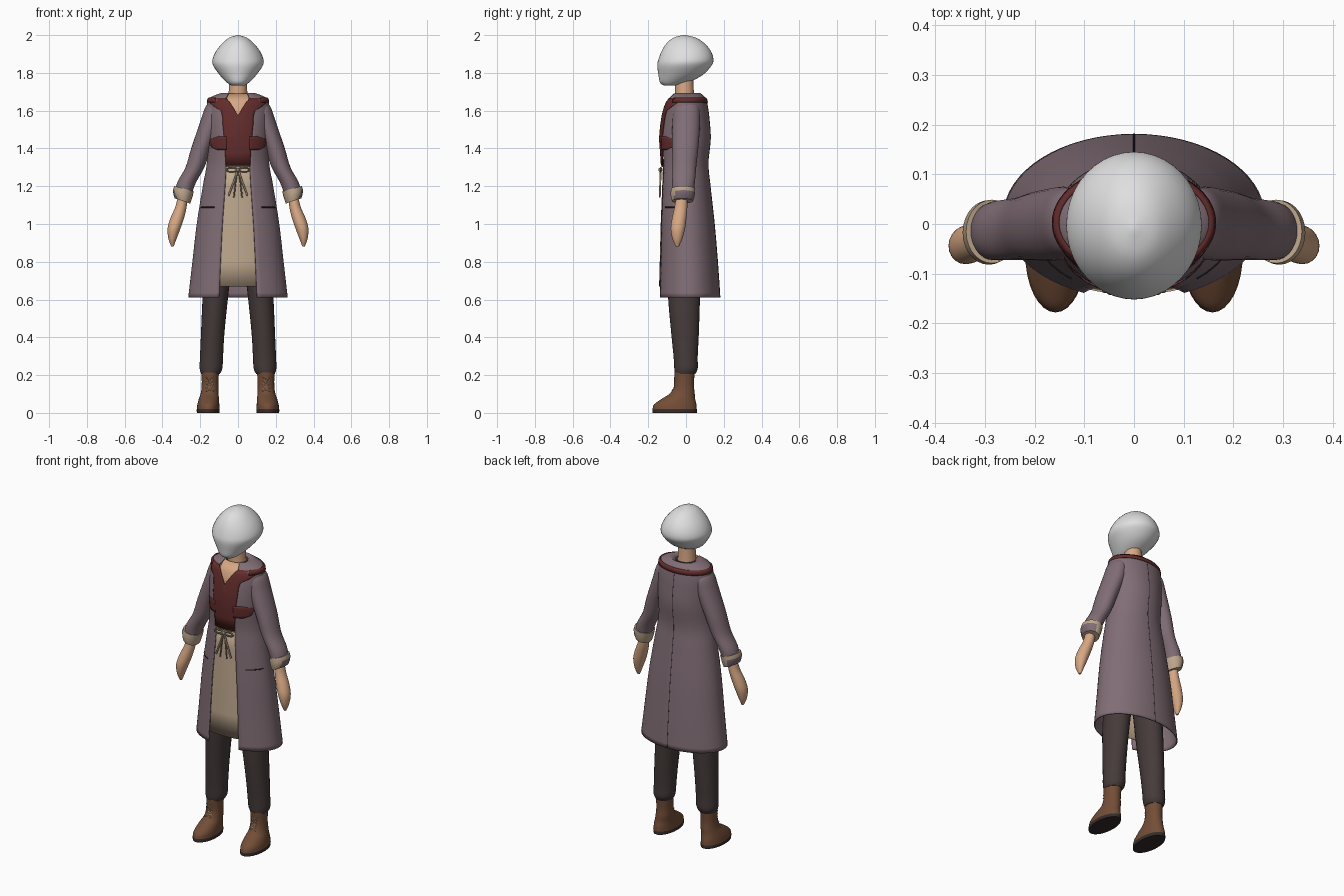
import bpy, bmesh
from math import sin, cos, asin, pi, sqrt, radians

cube = bpy.data.objects.get("Cube")
if cube:
    bpy.data.objects.remove(cube)


def material(name, rgb):
    m = bpy.data.materials.new(name)
    m.use_nodes = True
    m.diffuse_color = (*rgb, 1)
    bsdf = next(n for n in m.node_tree.nodes if n.type == 'BSDF_PRINCIPLED')
    bsdf.inputs["Base Color"].default_value = (*rgb, 1)
    bsdf.inputs["Roughness"].default_value = 0.8
    return m


HAIR = material("white hair", (.74, .74, .74))
SKIN = material("skin", (.68, .39, .23))
COAT = material("mauve cloth", (.22, .155, .18))
RED = material("dark red cloth", (.125, .025, .025))
TAN = material("tan linen", (.52, .39, .27))
CORD = material("dark tan cord", (.30, .22, .14))
TROUSER = material("charcoal cloth", (.06, .043, .042))
BOOT = material("brown leather", (.17, .075, .038))
SOLE = material("dark sole", (.035, .025, .022))
SEAM = material("seam", (.03, .022, .025))


def resample(rows, steps=4):
    """Smooth curve through the given rows."""
    pts = [rows[0]] + list(rows) + [rows[-1]]
    out = []
    for i in range(1, len(pts) - 2):
        a, b, c, d = pts[i - 1:i + 3]
        for s in range(steps):
            t = s / steps
            out.append(tuple(q + .5 * t * (r - p + t * (2*p - 5*q + 4*r - w + t * (3*(q - r) + w - p)))
                             for p, q, r, w in zip(a, b, c, d)))
    return out + [tuple(rows[-1])]


def finish(name, bm, mats, mirror=False, thick=0, rule=None):
    bmesh.ops.recalc_face_normals(bm, faces=bm.faces)
    me = bpy.data.meshes.new(name)
    if rule:
        for f in bm.faces:
            f.material_index = rule(f.calc_center_median(), f.normal)
    bm.to_mesh(me)
    bm.free()
    for m in mats:
        me.materials.append(m)
    me.shade_smooth()
    me.set_sharp_from_angle(angle=radians(50))
    ob = bpy.data.objects.new(name, me)
    bpy.context.collection.objects.link(ob)
    if mirror:
        ob.modifiers.new("Mirror", 'MIRROR')
    if thick:
        mod = ob.modifiers.new("Solidify", 'SOLIDIFY')
        mod.thickness, mod.offset = thick, 0
    return ob


def loft(name, rings, mats, n=32, caps=True, tilt=0, **kw):
    """Skin elliptical rings (cx, cy, z, rx, ry[, half width of front opening])."""
    bm = bmesh.new()
    rows = []
    is_open = len(rings[0]) > 5
    for r in rings:
        cx, cy, z, rx, ry = r[:5]
        a0 = asin(min(.99, r[5] / rx)) if is_open else 0
        angles = [a0 + (2 * pi - 2 * a0) * i / n for i in range(n + is_open)]
        rows.append([bm.verts.new((cx + rx * sin(a), cy - ry * cos(a), z + tilt * sin(a))) for a in angles])
    for p, q in zip(rows, rows[1:]):
        for i in range(n):
            j = (i + 1) % len(p)
            bm.faces.new((p[i], p[j], q[j], q[i]))
    if caps and not is_open:
        bm.faces.new(rows[0])
        bm.faces.new(rows[-1])
    return finish(name, bm, mats, **kw)


def cord(name, points, mat, radius, mirror=False, cyclic=False):
    cu = bpy.data.curves.new(name, 'CURVE')
    cu.dimensions = '3D'
    cu.bevel_depth, cu.bevel_resolution, cu.use_fill_caps = radius, 1, True
    sp = cu.splines.new('POLY')
    sp.points.add(len(points) - 1)
    for p, co in zip(sp.points, points):
        p.co = (*co, 1)
    sp.use_cyclic_u = cyclic
    cu.materials.append(mat)
    ob = bpy.data.objects.new(name, cu)
    bpy.context.collection.objects.link(ob)
    if mirror:
        ob.modifiers.new("Mirror", 'MIRROR')


# Long open coat
coat = resample([(0, .015, .61, .26, .163, .1), (0, .011, .8, .238, .154, .092),
                 (0, .005, 1.0, .215, .143, .082), (0, -.002, 1.2, .183, .128, .068),
                 (0, -.005, 1.32, .162, .12, .063), (0, -.004, 1.45, .16, .131, .07),
                 (0, -.002, 1.55, .163, .123, .075), (0, .001, 1.62, .163, .111, .075),
                 (0, .003, 1.663, .15, .098, .062), (0, .003, 1.69, .09, .072, .05)], 5)
loft("coat", coat + [(0, 0, 1.682, .056, .052, .04)], [COAT], n=56, thick=.007)


def coat_y(z, x, side=-1):
    for a, b in zip(coat, coat[1:]):
        if z <= b[2] + 1e-6:
            break
    t = max(0, min(1, (z - a[2]) / (b[2] - a[2])))
    cy, rx, ry = (a[i] + t * (b[i] - a[i]) for i in (1, 3, 4))
    return cy + side * ry * sqrt(max(0, 1 - (x / rx) ** 2))


def panel(name, rows, mat, out, n=8):
    """Mirrored cloth panel following the coat front; rows are (z, inner x, outer x)."""
    bm = bmesh.new()
    grid = []
    for z, x0, x1 in rows:
        xs = [x0 + (x1 - x0) * i / n for i in range(n + 1)]
        grid.append([bm.verts.new((x, coat_y(z, x) - out, z)) for x in xs])
    for p, q in zip(grid, grid[1:]):
        for i in range(n):
            bm.faces.new((p[i], p[i + 1], q[i + 1], q[i]))
    return finish(name, bm, [mat], mirror=True, thick=.004)


# Vest with V neck, side tabs, apron and bare upper chest
panel("vest", [(1.31, 0, .065), (1.38, 0, .068), (1.45, 0, .073), (1.52, 0, .08), (1.575, 0, .083),
               (1.6, .015, .09), (1.62, .028, .125), (1.64, .04, .148), (1.667, .062, .143)], RED, .006)
panel("vest_tabs", [(1.393, .06, .11), (1.405, .06, .137), (1.43, .06, .152),
                    (1.45, .06, .143), (1.464, .06, .1)], RED, .006)
panel("apron", [(.67, 0, .12), (.8, 0, .115), (1.0, 0, .105), (1.2, 0, .09), (1.325, 0, .08)], TAN, -.006)
panel("chest", [(1.55, 0, .05), (1.6, 0, .06), (1.64, 0, .06), (1.69, 0, .055)], SKIN, -.006)

# Red trim running round the shoulders
loft("shoulder_trim", [(0, .003, 1.642, .162, .11, .12), (0, .003, 1.658, .16, .107, .12),
                       (0, .003, 1.668, .152, .1, .12)], [RED], n=40, thick=.007)

# Back seam and pockets
cord("back_seam", [(0, coat_y(r[2], 0, 1) + .002, r[2]) for r in coat[:-5]], SEAM, .0025)
cord("pocket_edges", [(x, coat_y(1.088, x) - .003, 1.088) for x in (.125, .145, .165, .185, .195)],
     SEAM, .004, mirror=True)

# Apron tie: band, bow loops, tails and knot
cord("apron_band", [(x / 100, coat_y(1.3, x / 100) - .001, 1.305) for x in range(-6, 7, 2)], CORD, .005)
cord("bow_loops", [(.033 + .028 * cos(k * pi / 6), -.134, 1.287 + .011 * sin(k * pi / 6))
                   for k in range(12)], CORD, .0045, mirror=True, cyclic=True)
cord("bow_long_tails", [(.003, -.134, 1.285), (.02, -.136, 1.23), (.05, -.138, 1.15)], TAN, .005, mirror=True)
cord("bow_short_tails", [(.003, -.134, 1.285), (.013, -.137, 1.22), (.022, -.139, 1.14)], CORD, .004, mirror=True)
bm = bmesh.new()
bmesh.ops.create_uvsphere(bm, u_segments=12, v_segments=8, radius=.011)
bmesh.ops.translate(bm, verts=bm.verts, vec=(0, -.135, 1.287))
finish("bow_knot", bm, [CORD])

# Rounded hair covering the head, and the neck
hair = resample([(0, -.085, 1.733, .035, .033), (0, -.062, 1.75, .06, .076), (0, -.028, 1.79, .098, .118),
                 (0, -.008, 1.84, .132, .144), (0, 0, 1.875, .134, .145), (0, .001, 1.92, .113, .128),
                 (0, -.003, 1.96, .08, .097), (0, -.007, 1.987, .045, .057), (0, -.01, 2, .004, .005)])
loft("hair", hair, [HAIR], n=40)
loft("neck", [(0, -.005, 1.6, .06, .055), (0, -.008, 1.68, .05, .05), (0, -.01, 1.8, .045, .048)], [SKIN])

# Sleeves, turned cuffs and hands
sleeve = resample([(.13, .004, 1.648, .02, .035), (.127, .004, 1.615, .048, .066), (.14, .002, 1.55, .057, .073),
                   (.157, 0, 1.5, .057, .073), (.195, -.004, 1.4, .053, .069), (.228, -.009, 1.3, .05, .063),
                   (.272, -.013, 1.22, .05, .06), (.29, -.016, 1.16, .045, .056)])
loft("sleeves", sleeve, [COAT], n=28, mirror=True)
loft("cuffs", [(.284, -.015, 1.185, .048, .058), (.286, -.015, 1.187, .052, .064),
               (.292, -.017, 1.165, .053, .065), (.294, -.018, 1.14, .047, .062),
               (.294, -.019, 1.122, .041, .056)], [TAN, COAT], n=28, tilt=.014, mirror=True,
     rule=lambda c, nrm: int(nrm.x > .3 and 1.13 < c.z < 1.18 and c.y > -.06))
hand = resample([(.292, -.022, 1.15, .025, .03), (.302, -.027, 1.09, .03, .034), (.322, -.036, 1.03, .036, .038),
                 (.339, -.043, .975, .034, .038), (.347, -.046, .92, .021, .026), (.347, -.046, .88, .006, .008)])
loft("hands", hand, [SKIN], n=20, mirror=True)

# Trousers
leg = resample([(.146, -.005, .205, .048, .053), (.143, 0, .235, .06, .062), (.14, -.002, .3, .061, .064),
                (.134, -.005, .42, .062, .073), (.121, -.01, .6, .067, .084), (.106, -.008, .75, .071, .09),
                (.085, 0, .95, .085, .095)])
loft("trouser_legs", leg, [TROUSER], n=28, mirror=True)

# Boots with dark soles and laces
boot = resample([(.158, -.06, .02, .06, .117), (.157, -.057, .045, .058, .112), (.154, -.04, .075, .053, .088),
                 (.15, -.018, .105, .047, .064), (.148, -.01, .15, .044, .052), (.147, -.008, .215, .046, .054)])
loft("boots", [(.158, -.06, 0, .06, .117), (.158, -.06, .018, .061, .118)] + boot, [BOOT, SOLE],
     n=32, mirror=True, rule=lambda c, nrm: int(c.z < .019))
for side in (-1, 1):
    cord("boot_laces", [(.149 + side * (-1) ** k * .02, -.062 - .014 * (k == 0), .115 + .018 * k)
                        for k in range(5)], TAN, .0025, mirror=True)
